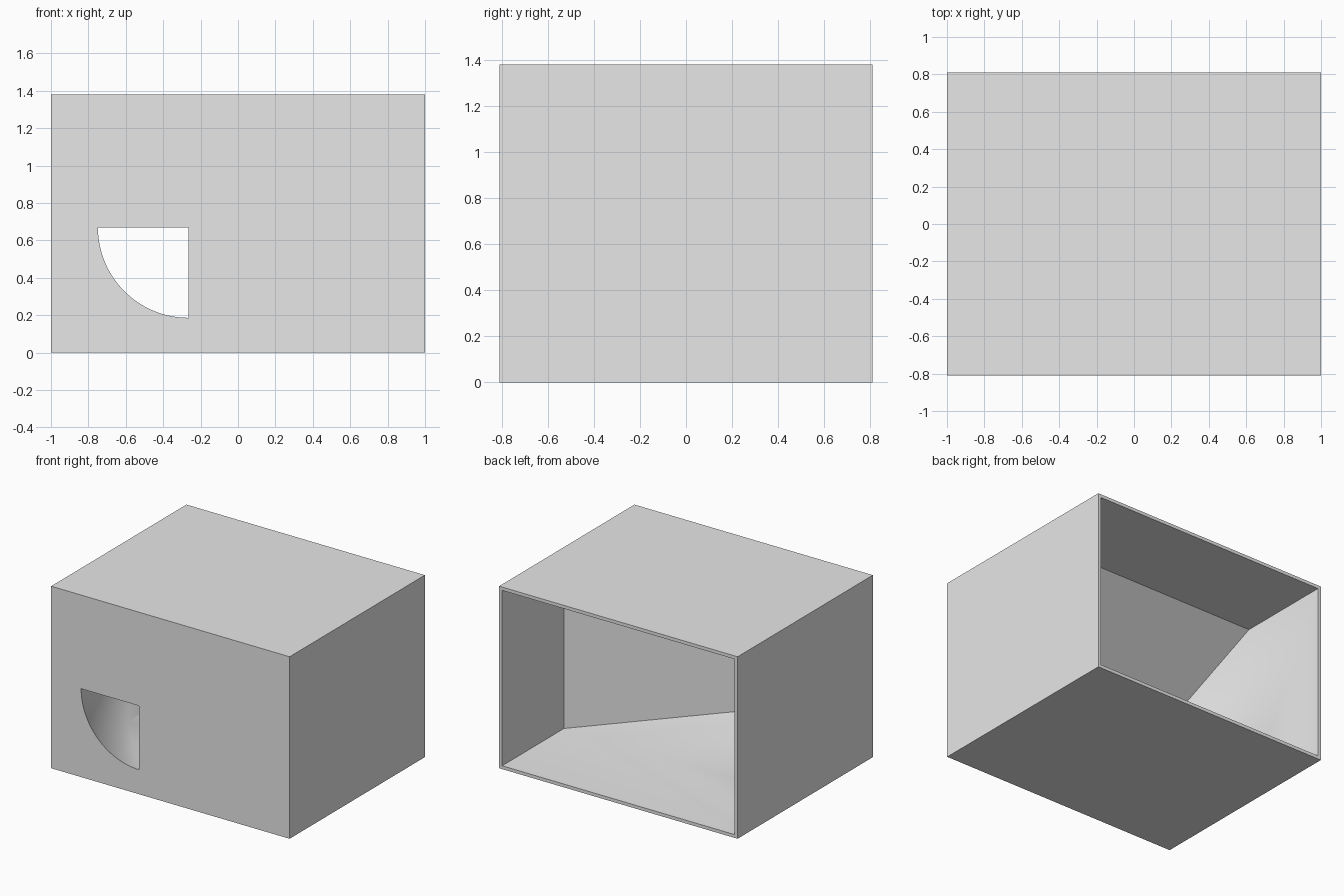
import bpy, bmesh, math

if "Cube" in bpy.data.objects:
    bpy.data.objects.remove(bpy.data.objects["Cube"])

W, D, H = 1.0, 0.81, 1.38        # half width, half depth, height
WALL = 0.025                     # rim thickness at the open back
THROAT_Y = 0.07                  # where the straight cavity starts to taper
CX, CZ, RAD = -0.265, 0.67, 0.484  # quarter-round hole: corner and radius
STEPS = 32

grey = bpy.data.materials.new("light_grey")
grey.diffuse_color = (0.8, 0.8, 0.8, 1)
grey.use_nodes = True
grey.node_tree.nodes["Principled BSDF"].inputs["Base Color"].default_value = grey.diffuse_color

bm = bmesh.new()


def rect(y, inset):
    """Corners: top right, top left, bottom left, bottom right."""
    x, lo, hi = W - inset, inset, H - inset
    return [bm.verts.new(p) for p in
            ((x, y, hi), (-x, y, hi), (-x, y, lo), (x, y, lo))]


def bridge(a, b):
    """Join two four-cornered loops."""
    for i in range(4):
        j = (i + 1) % 4
        bm.faces.new((a[i], a[j], b[j], b[i]))


def surround(corner, arc, r):
    """Join the quarter-round hole to a rectangle."""
    tr, tl, bl, br = r
    bm.faces.new((corner, arc[0], tl, tr))
    bm.faces.new((arc[0], bl, tl))
    for a, b in zip(arc, arc[1:]):
        bm.faces.new((a, b, bl))
    bm.faces.new((arc[-1], br, bl))
    bm.faces.new((arc[-1], corner, tr, br))


# Hole edge in the front face
corner = bm.verts.new((CX, -D, CZ))
arc = []
for i in range(STEPS + 1):
    t = math.pi / 2 * i / STEPS
    arc.append(bm.verts.new((CX - RAD * math.cos(t), -D, CZ - RAD * math.sin(t))))

# Outer shell, back rim, straight cavity
front, back = rect(-D, 0), rect(D, 0)
rim, throat = rect(D, WALL), rect(THROAT_Y, WALL)
bridge(front, back)
bridge(back, rim)
bridge(rim, throat)

# Front plate and the funnel behind it
surround(corner, arc, front)
surround(corner, arc, throat)

bmesh.ops.recalc_face_normals(bm, faces=bm.faces)
mesh = bpy.data.meshes.new("funnel_box")
bm.to_mesh(mesh)
bm.free()
mesh.materials.append(grey)

box = bpy.data.objects.new("funnel_box", mesh)
bpy.context.collection.objects.link(box)
bpy.context.view_layer.objects.active = box
box.select_set(True)
bpy.ops.object.shade_smooth_by_angle(angle=math.radians(30))
